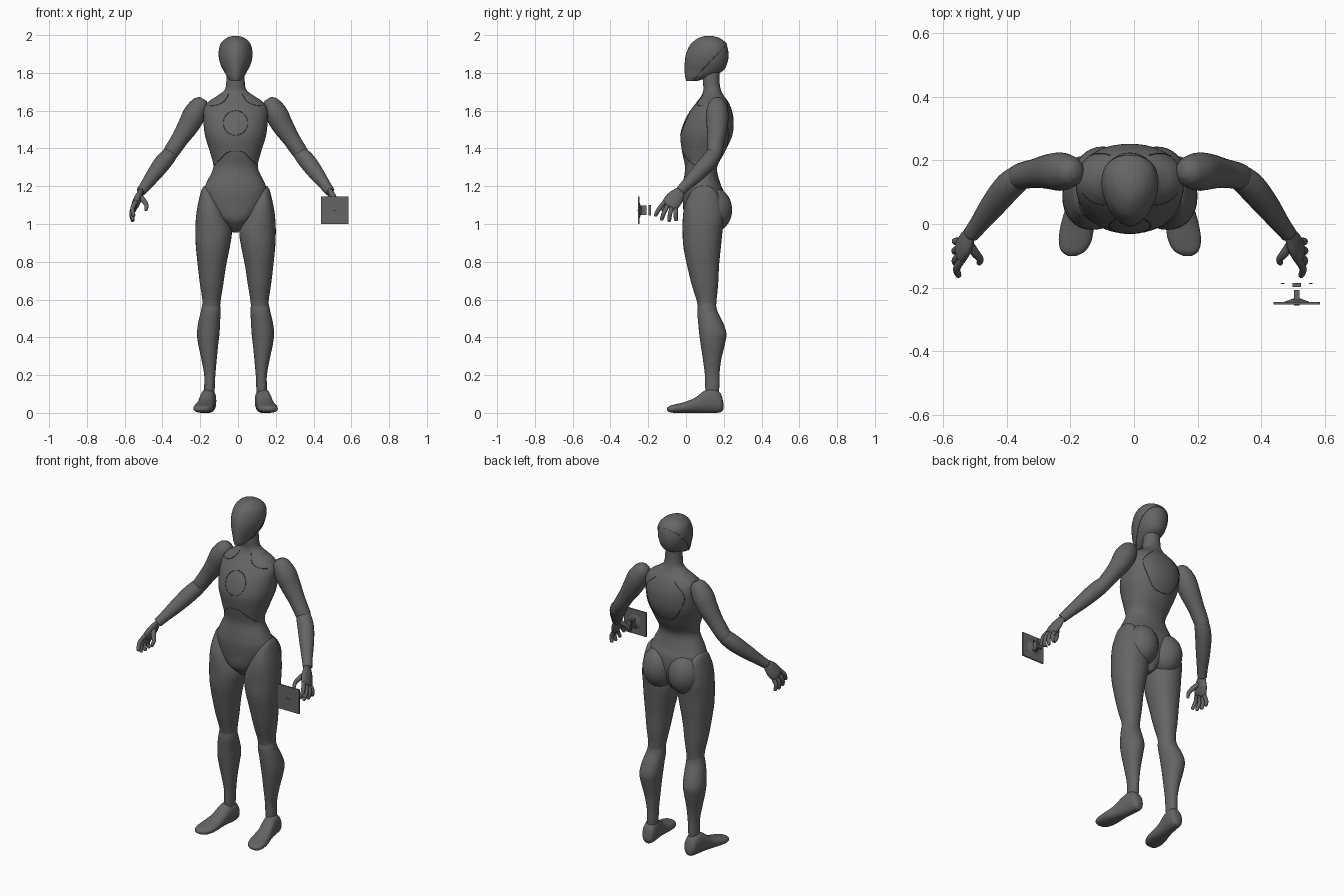
import bpy, bmesh, math
from mathutils import Vector, Matrix
from mathutils.bvhtree import BVHTree

CENTRE = Vector((-0.013, 0, 0))

cube = bpy.data.objects.get("Cube")
if cube:
    bpy.data.objects.remove(cube, do_unlink=True)


def material(name, value):
    mat = bpy.data.materials.new(name)
    mat.use_nodes = True
    colour = (value, value, value, 1)
    mat.diffuse_color = colour
    bsdf = mat.node_tree.nodes["Principled BSDF"]
    bsdf.inputs["Base Color"].default_value = colour
    bsdf.inputs["Roughness"].default_value = 0.6
    return mat


GREY = material("body_grey", 0.13)
DARK = material("seam_dark_grey", 0.05)


def finish(name, bm, mat=GREY, mirror=False, smooth=True, at=CENTRE):
    bmesh.ops.recalc_face_normals(bm, faces=bm.faces[:])
    mesh = bpy.data.meshes.new(name)
    for face in bm.faces:
        face.smooth = smooth
    bm.to_mesh(mesh)
    bm.free()
    mesh.materials.append(mat)
    obj = bpy.data.objects.new(name, mesh)
    obj.location = at
    bpy.context.collection.objects.link(obj)
    if mirror:
        mod = obj.modifiers.new("Mirror", "MIRROR")
        mod.use_mirror_merge = False
    return obj


def spline(rows, steps=6):
    """Smooth interpolation through rows of numbers."""
    out, last = [], len(rows) - 1
    for i in range(last):
        a, b, c, d = (rows[max(0, min(last, i + k))] for k in (-1, 0, 1, 2))
        for j in range(steps):
            t = j / steps
            out.append(tuple(
                q + t / 2 * (r - p + t * (2 * p - 5 * q + 4 * r - s + t * (3 * (q - r) + s - p)))
                for p, q, r, s in zip(a, b, c, d)))
    return out + [tuple(rows[-1])]


def skin(rings, power=2.0, egg=0.0, segments=32):
    """Bridge oval rings, each a centre and two half axes, and cap the ends."""
    bm = bmesh.new()
    loops = []
    for centre, u, v in rings:
        loop = []
        for k in range(segments):
            angle = math.tau * k / segments
            c, s = math.cos(angle), math.sin(angle)
            cu = math.copysign(abs(c) ** (2 / power), c) * (1 + egg * s)
            sv = math.copysign(abs(s) ** (2 / power), s)
            loop.append(bm.verts.new(centre + u * cu + v * sv))
        loops.append(loop)
    for low, high in zip(loops, loops[1:]):
        for k in range(segments):
            n = (k + 1) % segments
            bm.faces.new((low[k], low[n], high[n], high[k]))
    bm.faces.new(loops[0])
    bm.faces.new(loops[-1])
    return bm


def level(z, x0, x1, y0, y1):
    return (Vector(((x0 + x1) / 2, (y0 + y1) / 2, z)),
            Vector(((x1 - x0) / 2, 0, 0)), Vector((0, (y1 - y0) / 2, 0)))


def trunk(rows, grow=0.0, **shape):
    return skin([level(z, -w - grow, w + grow, a - grow, b + grow)
                 for z, w, a, b in spline(rows)], **shape)


def limb(rows, wide=Vector((0, 1, 0)), flat=1.0, segments=24):
    """Tube along a path of x, y, z, radius; flat thins it across the wide axis."""
    path = spline(rows)
    rings = []
    for i, row in enumerate(path):
        ahead, behind = path[min(i + 1, len(path) - 1)], path[max(i - 1, 0)]
        tangent = (Vector(ahead[:3]) - Vector(behind[:3])).normalized()
        u = (wide - tangent * wide.dot(tangent)).normalized()
        rings.append((Vector(row[:3]), u * row[3], tangent.cross(u) * row[3] * flat))
    return skin(rings, segments=segments)


# Torso and neck: height, half width, front, back
torso = finish("torso", trunk([
    (.955, .015, .06, .14), (.99, .05, .02, .17), (1.03, .1, -.008, .19),
    (1.1, .155, -.016, .205), (1.17, .17, -.02, .2), (1.22, .153, -.015, .18),
    (1.3, .118, -.005, .165), (1.38, .135, -.02, .205), (1.47, .162, -.03, .245),
    (1.55, .17, -.006, .252), (1.61, .168, .03, .24), (1.65, .14, .06, .222),
    (1.68, .095, .082, .2), (1.71, .058, .092, .185), (1.75, .049, .09, .178),
    (1.82, .046, .09, .178)], power=2.2, segments=48))

# Buttocks
bm = bmesh.new()
bmesh.ops.create_uvsphere(bm, u_segments=32, v_segments=20, radius=1, matrix=Matrix.LocRotScale(
    Vector((.085, .145, 1.075)), None, Vector((.095, .099, .118))))
finish("buttocks", bm, mirror=True)

# Head and raised face mask
head_rows = [
    (1.757, .022, .005, .06), (1.78, .043, -.001, .13), (1.81, .06, -.003, .195),
    (1.85, .077, -.003, .218), (1.9, .085, .004, .225), (1.95, .076, .027, .214),
    (1.98, .05, .062, .182), (1.992, .025, .09, .15), (1.996, .004, .115, .125)]
finish("skull", trunk(head_rows, egg=.15))
bm = trunk(head_rows, grow=.004, egg=.15)
bmesh.ops.bisect_plane(bm, geom=bm.verts[:] + bm.edges[:] + bm.faces[:], dist=1e-5,
                       plane_co=(0, .055, 1.78), plane_no=(0, .72, -.69), clear_outer=True)
mask = finish("face_mask", bm)
solid = mask.modifiers.new("Thickness", "SOLIDIFY")
solid.thickness = .006

# Thighs and shins: height, inner, outer, front, back
thigh = [
    (1.2, .145, .168, .07, .12), (1.175, .115, .182, .03, .16), (1.1, .075, .2, -.006, .19),
    (1.03, .042, .21, -.017, .2), (.96, .02, .213, -.018, .193), (.88, .03, .21, -.014, .185),
    (.78, .05, .2, .006, .175), (.68, .065, .188, .03, .17), (.6, .078, .176, .055, .162),
    (.55, .084, .176, .066, .158), (.5, .095, .17, .085, .15)]
shin = [
    (.61, .095, .16, .08, .14), (.59, .085, .172, .068, .155), (.54, .079, .183, .06, .166),
    (.48, .082, .197, .064, .195), (.42, .085, .204, .07, .214), (.36, .092, .197, .078, .205),
    (.28, .1, .18, .09, .186), (.2, .107, .166, .1, .177), (.13, .11, .166, .102, .176),
    (.07, .115, .164, .11, .17)]
for name, rows in (("thighs", thigh), ("shins", shin)):
    finish(name, skin([level(*row) for row in spline(rows)], power=2.15), mirror=True)

# Feet: centre x, y, sole, top, half width
foot = [
    (.14, .198, .02, .05, .015), (.14, .185, .004, .1, .034), (.143, .15, 0, .128, .041),
    (.15, .1, 0, .118, .042), (.158, .05, 0, .082, .045), (.165, 0, 0, .06, .052),
    (.172, -.05, 0, .047, .052), (.178, -.085, .003, .038, .038), (.182, -.101, .014, .026, .012)]
finish("feet", skin([(Vector((x, y, (low + top) / 2)), Vector((w, 0, 0)),
                      Vector((0, 0, (top - low) / 2)))
                     for x, y, low, top, w in spline(foot)], power=2.3), mirror=True)

# Arms: x, y, z, radius
arms = {
    "upper_arms": [
        (.17, .165, 1.662, .02), (.183, .165, 1.64, .045), (.215, .165, 1.585, .06),
        (.25, .165, 1.52, .056), (.295, .16, 1.45, .046), (.345, .15, 1.375, .041),
        (.36, .14, 1.355, .032)],
    "forearms": [
        (.335, .155, 1.39, .025), (.347, .148, 1.37, .04), (.385, .115, 1.325, .045),
        (.43, .06, 1.265, .04), (.475, 0, 1.205, .03), (.5, -.032, 1.172, .026)]}
for name, rows in arms.items():
    finish(name, limb(rows), mirror=True)

# Hands: palm, four fingers, thumb
across = Vector((.1, .82, -.56)).normalized()
finish("palms", limb([
    (.495, -.026, 1.18, .022), (.502, -.036, 1.168, .03), (.515, -.058, 1.138, .044),
    (.53, -.082, 1.105, .045), (.535, -.09, 1.092, .034)], wide=across, flat=.45), mirror=True)
knuckles = Vector((.531, -.083, 1.1))
for i, name in enumerate(("index", "middle", "ring", "little")):
    base = knuckles + across * (i - 1.5) * .023
    reach = (.085, .095, .088, .07)[i]
    spread = Vector((0, .22 * (i - 1.7), 0))
    middle = base + (Vector((.42, -.3, -.85)) + spread) * reach * .5
    tip = middle + (Vector((-.15, -.2, -1)) + spread) * reach * .5
    radii = (.012, .0115, .0095, .004)
    stops = (base, middle, tip - (tip - middle) * .15, tip)
    finish(name + "_fingers", limb([(*p, r) for p, r in zip(stops, radii)], segments=12), mirror=True)
finish("thumbs", limb([
    (.507, -.062, 1.148, .014), (.488, -.09, 1.125, .014), (.472, -.11, 1.1, .011),
    (.474, -.122, 1.078, .009), (.477, -.126, 1.07, .004)], segments=12), mirror=True)

# Panel seams laid on the torso
tree = BVHTree.FromPolygons([v.co for v in torso.data.vertices],
                            [p.vertices[:] for p in torso.data.polygons])


def seam(name, points, facing=-1, closed=False):
    hits = []
    for x, z in points:
        hit = tree.ray_cast(Vector((x, facing, z)), Vector((0, -facing, 0)))[0]
        if hit:
            hits.append(hit)
    curve = bpy.data.curves.new(name, "CURVE")
    curve.dimensions = "3D"
    curve.bevel_depth = .0018
    curve.bevel_resolution = 1
    line = curve.splines.new("POLY")
    line.points.add(len(hits) - 1)
    for point, hit in zip(line.points, hits):
        point.co = (*hit, 1)
    line.use_cyclic_u = closed
    curve.materials.append(DARK)
    obj = bpy.data.objects.new(name, curve)
    obj.location = CENTRE
    bpy.context.collection.objects.link(obj)


def both_sides(half):
    return spline([(-x, z) for x, z in reversed(half)] + half[1:])


turns = [math.tau * k / 48 for k in range(48)]
seam("chest_ring", [(.065 * math.cos(a), 1.535 + .065 * math.sin(a)) for a in turns], closed=True)
seam("rib_seam", both_sides([(0, 1.385), (.04, 1.38), (.08, 1.345), (.112, 1.31)]))
seam("back_seam", both_sides([(0, 1.41), (.06, 1.425), (.11, 1.5), (.125, 1.58), (.06, 1.65)]), facing=1)
for side, label in ((1, "left"), (-1, "right")):
    seam(label + "_collar_seam", spline([(side * x, z) for x, z in
                                         ((.035, 1.69), (.06, 1.65), (.1, 1.63), (.15, 1.625))]))


# Square panel with its mount, in front of the left hand
def box(name, centre, size, mat=GREY):
    bm = bmesh.new()
    bmesh.ops.create_cube(bm, size=1, matrix=Matrix.LocRotScale(Vector(centre), None, Vector(size)))
    finish(name, bm, mat, smooth=False, at=Vector())


hub = Vector((.5125, -.25, 1.072))
box("panel", hub, (.146, .008, .146))
box("panel_mark", hub - Vector((0, .005, 0)), (.018, .002, .005), DARK)
bm = bmesh.new()
bmesh.ops.create_cone(bm, cap_ends=True, segments=24, radius1=.045, radius2=.012, depth=.012,
                      matrix=Matrix.Translation(hub + Vector((0, .009, 0))) @ Matrix.Rotation(-math.pi / 2, 4, "X"))
finish("mount_flange", bm, smooth=False, at=Vector())
box("mount_stem", hub + Vector((0, .025, 0)), (.018, .034, .05))
box("mount_block", hub + Vector((0, .058, 0)), (.026, .013, .056))
for side, label in ((1, "left"), (-1, "right")):
    box(label + "_pin", hub + Vector((side * .044, .063, 0)), (.012, .003, .012))
